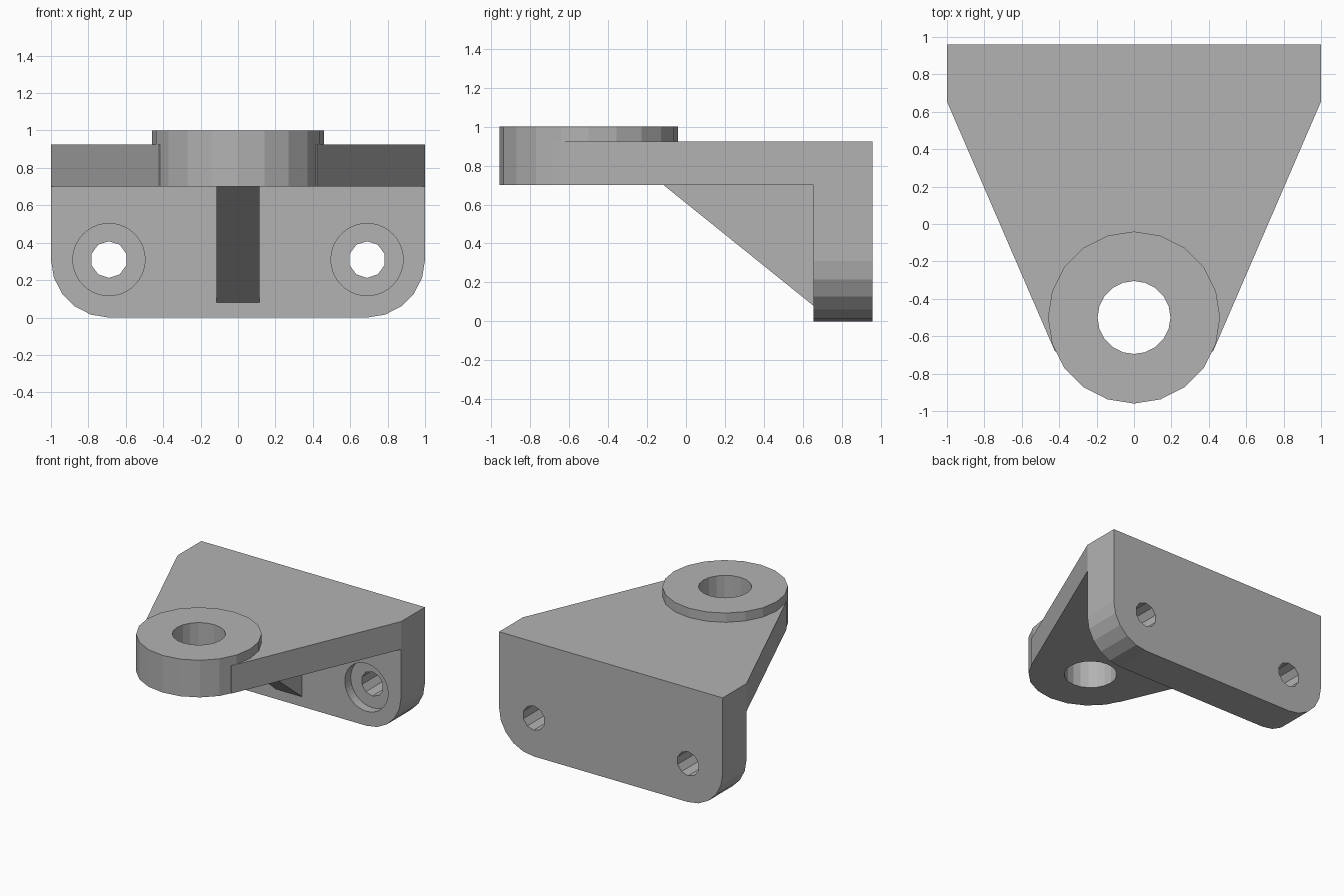
import bpy, bmesh
from math import cos, sin, pi
from mathutils import Matrix, Vector

cube = bpy.data.objects.get("Cube")
if cube:
    bpy.data.objects.remove(cube, do_unlink=True)

GREY = (0.45, 0.45, 0.45, 1)
metal = bpy.data.materials.new("plain_grey")
metal.use_nodes = True
metal.diffuse_color = GREY
metal.node_tree.nodes["Principled BSDF"].inputs["Base Color"].default_value = GREY

# How 2D profile points (u, v) and extrusion depth d map to space
AXES = {
    "x": lambda u, v, d: (d, u, v),
    "y": lambda u, v, d: (u, d, v),
    "z": lambda u, v, d: (u, v, d),
}


def prism(name, profile, axis, start, end):
    """Extrude a closed 2D profile along an axis."""
    place = AXES[axis]
    bm = bmesh.new()
    face = bm.faces.new([bm.verts.new(place(u, v, start)) for u, v in profile])
    moved = bmesh.ops.extrude_face_region(bm, geom=[face])["geom"]
    shift = Vector(place(0, 0, end - start))
    bmesh.ops.translate(bm, vec=shift, verts=[g for g in moved if isinstance(g, bmesh.types.BMVert)])
    bmesh.ops.recalc_face_normals(bm, faces=bm.faces)
    mesh = bpy.data.meshes.new(name)
    bm.to_mesh(mesh)
    bm.free()
    mesh.materials.append(metal)
    obj = bpy.data.objects.new(name, mesh)
    bpy.context.collection.objects.link(obj)
    return obj


def arc(cu, cv, r, sides, first=0, steps=None):
    """Points of a polygonal circle, or part of it, starting at the angle first."""
    count = sides if steps is None else steps + 1
    return [(cu + r * cos(first + 2 * pi * i / sides),
             cv + r * sin(first + 2 * pi * i / sides)) for i in range(count)]


def combine(target, other, operation):
    """Apply a boolean and drop the helper object."""
    other.hide_render = True
    mod = target.modifiers.new(operation.lower(), "BOOLEAN")
    mod.operation = operation
    mod.solver = "EXACT"
    mod.object = other
    bpy.context.view_layer.objects.active = target
    bpy.ops.object.modifier_apply(modifier=mod.name)
    bpy.data.objects.remove(other, do_unlink=True)


BACK, WALL = 0.96, 0.655       # rear and front face of the wall plate
UNDER, TOP = 0.70, 0.925       # underside and top of the arm
CORNER, BOLT_X = 0.31, 0.69    # wall corner radius and bolt position
BOSS_Y = -0.5

# Tapered arm
taper = [(1, BACK), (1, WALL), (0.422, -0.683)]
bracket = prism("mounting_bracket", taper + [(-x, y) for x, y in reversed(taper)], "z", UNDER, TOP)

# Wall plate with rounded lower corners
outline = ([(1, UNDER), (-1, UNDER)]
           + arc(-BOLT_X, CORNER, CORNER, 20, pi, 5)
           + arc(BOLT_X, CORNER, CORNER, 20, 1.5 * pi, 5))
combine(bracket, prism("wall_plate", outline, "y", WALL, BACK), "UNION")

# Triangular gusset under the arm
gusset = [(-0.115, UNDER), (WALL, UNDER), (WALL, 0.08)]
combine(bracket, prism("gusset", gusset, "x", -0.115, 0.115), "UNION")

# Round boss and its bore
combine(bracket, prism("boss", arc(0, BOSS_Y, 0.46, 20), "z", UNDER, 1.0), "UNION")
combine(bracket, prism("bore_cutter", arc(0, BOSS_Y, 0.195, 20), "z", 0.5, 1.2), "DIFFERENCE")

# Bolt holes with counterbores
for x in (-BOLT_X, BOLT_X):
    hole = arc(x, CORNER, 0.098, 10, pi / 2)
    combine(bracket, prism("bolt_cutter", hole, "y", 0.5, 1.1), "DIFFERENCE")
    recess = arc(x, CORNER, 0.193, 40)
    combine(bracket, prism("recess_cutter", recess, "y", 0.5, WALL + 0.075), "DIFFERENCE")

# Merge leftover coplanar faces
bm = bmesh.new()
bm.from_mesh(bracket.data)
bmesh.ops.remove_doubles(bm, verts=bm.verts, dist=0.0005)
bmesh.ops.dissolve_limit(bm, angle_limit=0.01, verts=bm.verts, edges=bm.edges)
bm.to_mesh(bracket.data)
bm.free()
